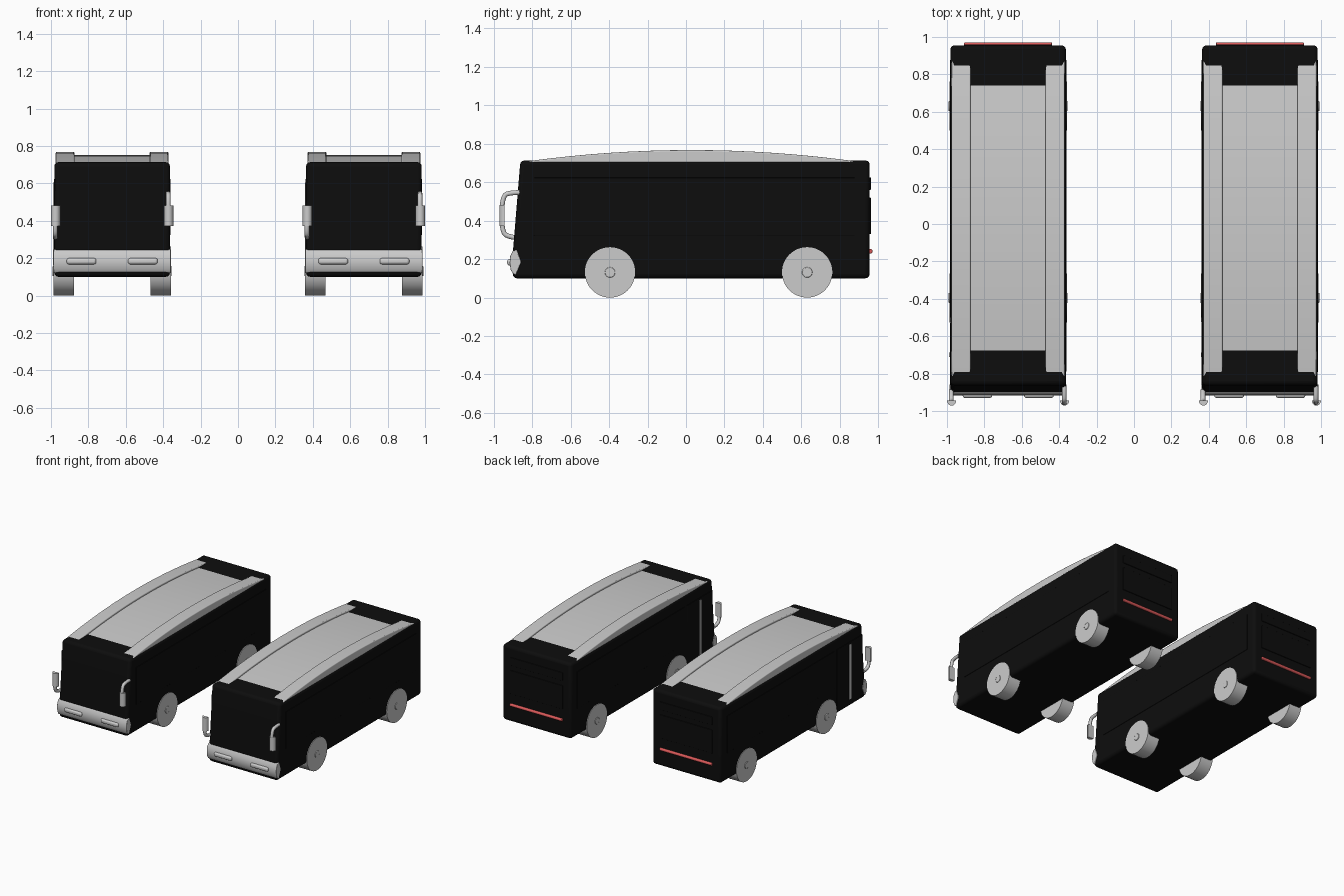
import bpy, math

if "Cube" in bpy.data.objects:
    bpy.data.objects.remove(bpy.data.objects["Cube"])

def material(name, rgb):
    m = bpy.data.materials.new(name)
    m.diffuse_color = (*rgb, 1)
    m.use_nodes = True
    m.node_tree.nodes["Principled BSDF"].inputs["Base Color"].default_value = m.diffuse_color
    return m

BLACK = material("black_paint", (0.004, 0.004, 0.004))
RED = material("red_light", (0.7, 0.1, 0.1))

def finish(ob, mat=None, bevel=0, segments=3):
    if mat:
        ob.data.materials.append(mat)
    if bevel:
        b = ob.modifiers.new("bevel", 'BEVEL')
        b.width, b.segments, b.limit_method = bevel, segments, 'ANGLE'
        b.angle_limit = math.radians(35)
    bpy.ops.object.select_all(action='DESELECT')
    ob.select_set(True)
    bpy.context.view_layer.objects.active = ob
    bpy.ops.object.shade_smooth_by_angle(angle=math.radians(35))
    return ob

def prism(name, pts, x0, x1, mat=None, bevel=0):
    """Extrude a (y, z) outline from x0 to x1."""
    n = len(pts)
    verts = [(x, y, z) for x in (x0, x1) for y, z in pts]
    faces = [tuple(range(n)), tuple(range(2 * n - 1, n - 1, -1))]
    faces += [(i, i + n, (i + 1) % n + n, (i + 1) % n) for i in range(n)]
    me = bpy.data.meshes.new(name)
    me.from_pydata(verts, [], faces)
    bpy.context.view_layer.update()
    ob = bpy.data.objects.new(name, me)
    bpy.context.collection.objects.link(ob)
    bpy.context.view_layer.objects.active = ob
    ob.select_set(True)
    bpy.ops.object.mode_set(mode='EDIT')
    bpy.ops.mesh.select_all(action='SELECT')
    bpy.ops.mesh.normals_make_consistent(inside=False)
    bpy.ops.object.mode_set(mode='OBJECT')
    return finish(ob, mat, bevel)

def box(name, x, y, z, mat=None, bevel=0):
    return prism(name, [(y[0], z[0]), (y[1], z[0]), (y[1], z[1]), (y[0], z[1])], x[0], x[1], mat, bevel)

def arch(y0, y1, base, edge, peak, n=16):
    """Closed outline with a shallow arched top."""
    pts = [(y0, base)]
    for i in range(n + 1):
        t = i / n
        pts.append((y0 + (y1 - y0) * t, edge + (peak - edge) * (1 - (2 * t - 1) ** 2)))
    return pts + [(y1, base)]

def cylinder(name, loc, r, depth, verts=48, mat=None, bevel=0, rot=(0, math.pi / 2, 0)):
    bpy.ops.mesh.primitive_cylinder_add(vertices=verts, radius=r, depth=depth, location=loc, rotation=rot)
    ob = bpy.context.object
    ob.name = name
    return finish(ob, mat, bevel, 2)

def tube(name, x, path, r):
    cu = bpy.data.curves.new(name, 'CURVE')
    cu.dimensions, cu.bevel_depth, cu.bevel_resolution, cu.use_fill_caps = '3D', r, 3, True
    s = cu.splines.new('NURBS')
    s.points.add(len(path) - 1)
    for p, (y, z) in zip(s.points, path):
        p.co = (x, y, z, 1)
    s.use_endpoint_u, s.order_u = True, 3
    ob = bpy.data.objects.new(name, cu)
    bpy.context.collection.objects.link(ob)

def bus(cx):
    # body shell with leaning front
    prism("body", [(-0.901, 0.10), (0.955, 0.10), (0.955, 0.713), (-0.861, 0.713), (-0.899, 0.25)],
          cx - 0.309, cx + 0.309, BLACK, 0.022)
    # roof panel and side fairings
    prism("roof_panel", arch(-0.687, 0.75, 0.70, 0.712, 0.752), cx - 0.2, cx + 0.2)
    for s in (-1, 1):
        a, b = sorted((cx + s * 0.2, cx + s * 0.302))
        prism("roof_fairing", arch(-0.83, 0.885, 0.695, 0.708, 0.767), a, b, None, 0.007)
        # side window band
        a, b = sorted((cx + s * 0.29, cx + s * 0.312))
        box("side_window", (a, b), (-0.79 if s > 0 else -0.50, 0.877), (0.323, 0.623), BLACK, 0.002)
        # wheels and hubs
        for y in (-0.395, 0.63):
            cylinder("wheel", (cx + s * 0.259, y, 0.131), 0.131, 0.11)
            cylinder("wheel_hub", (cx + s * 0.312, y, 0.131), 0.027, 0.012, 24, None, 0.003)
        # fog lamp bars
        a, b = sorted((cx + s * 0.085, cx + s * 0.243))
        box("fog_lamp", (a, b), (-0.930, -0.90), (0.167, 0.2), None, 0.012)
        # mirror housing, rounded toward the front
        half = [(math.cos(t), math.sin(t)) for t in [math.pi * i / 8 for i in range(9)]]
        mx = cx + s * 0.302
        n = len(half)
        verts = [(mx + 0.025 * c, -0.943 - 0.028 * q, z) for z in (0.372, 0.482) for c, q in half]
        faces = [tuple(range(n)), tuple(range(2 * n - 1, n - 1, -1))]
        faces += [(i, i + n, (i + 1) % n + n, (i + 1) % n) for i in range(n)]
        me = bpy.data.meshes.new("mirror_housing")
        me.from_pydata(verts, [], faces)
        ob = bpy.data.objects.new("mirror_housing", me)
        bpy.context.collection.objects.link(ob)
        finish(ob)
    # mirror arms: upper on the right, lower on the left
    tube("right_mirror_arm", cx + 0.3, [(-0.865, 0.546), (-0.91, 0.546), (-0.955, 0.53), (-0.957, 0.45)], 0.013)
    tube("left_mirror_arm", cx - 0.304, [(-0.885, 0.312), (-0.915, 0.315), (-0.955, 0.335), (-0.957, 0.40)], 0.013)
    # wrapped bumper
    prism("front_bumper", [(-0.88, 0.249), (-0.9, 0.243), (-0.914, 0.215), (-0.917, 0.18), (-0.912, 0.145),
                           (-0.9, 0.124), (-0.885, 0.118), (-0.857, 0.185)], cx - 0.313, cx + 0.313, None, 0.004)
    # passenger door with bright centre strip on the left side
    box("door", (cx - 0.312, cx - 0.29), (-0.86, -0.53), (0.13, 0.623), BLACK, 0.002)
    box("door_strip", (cx - 0.315, cx - 0.29), (-0.712, -0.688), (0.16, 0.605))
    # rear panels and light bar
    box("rear_hatch", (cx - 0.235, cx + 0.235), (0.94, 0.961), (0.33, 0.52), BLACK, 0.003)
    box("rear_vent", (cx - 0.235, cx + 0.235), (0.94, 0.961), (0.56, 0.625), BLACK, 0.003)
    cylinder("rear_light_bar", (cx, 0.959, 0.241), 0.012, 0.47, 16, RED, 0.004)

for centre in (-0.673, 0.673):
    bus(centre)
